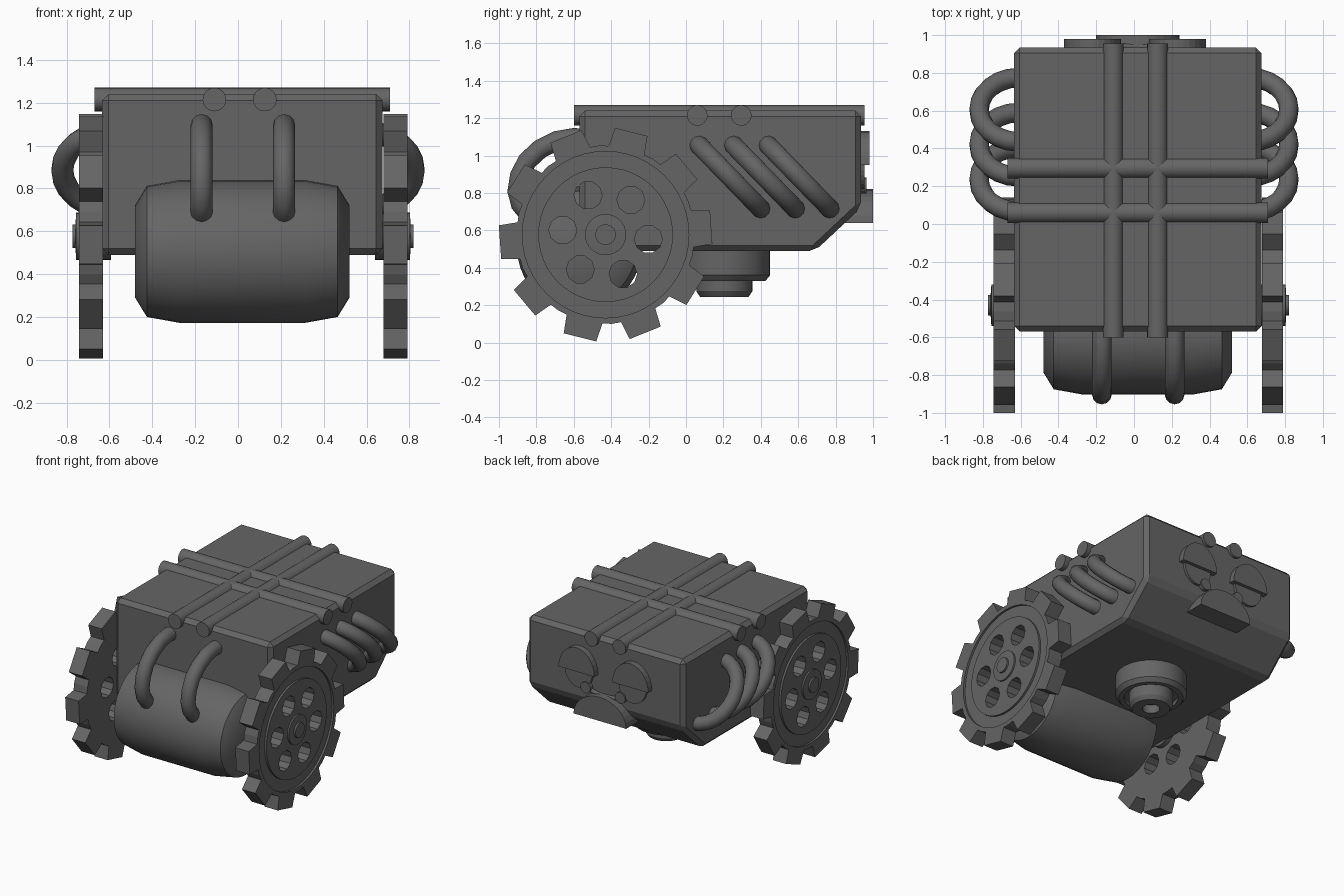
import bpy, bmesh
from math import sin, cos, pi, radians
from mathutils import Vector

cube = bpy.data.objects.get("Cube")
if cube:
    bpy.data.objects.remove(cube)

grey = bpy.data.materials.new("dark_grey")
grey.use_nodes = True
colour = (0.13, 0.13, 0.13, 1)
grey.diffuse_color = colour
grey.node_tree.nodes["Principled BSDF"].inputs["Base Color"].default_value = colour
MID = 0.02  # body centre line

AXES = {"X": lambda a, b, d: (d, a, b),
        "Y": lambda a, b, d: (a, d, b),
        "Z": lambda a, b, d: (a, b, d)}


def finish(name, bm, smooth=True):
    bmesh.ops.remove_doubles(bm, verts=bm.verts, dist=1e-5)
    bmesh.ops.recalc_face_normals(bm, faces=bm.faces)
    mesh = bpy.data.meshes.new(name)
    bm.to_mesh(mesh)
    bm.free()
    mesh.materials.append(grey)
    ob = bpy.data.objects.new(name, mesh)
    bpy.context.collection.objects.link(ob)
    bpy.ops.object.select_all(action="DESELECT")
    ob.select_set(True)
    bpy.context.view_layer.objects.active = ob
    if smooth:
        bpy.ops.object.shade_smooth_by_angle(angle=radians(32))
    return ob


def prism(name, points, lo, hi, axis):
    """Extrude a flat outline along an axis."""
    bm = bmesh.new()
    ends = [[bm.verts.new(AXES[axis](a, b, d)) for a, b in points] for d in (lo, hi)]
    for end in ends:
        bm.faces.new(end)
    n = len(points)
    for i in range(n):
        j = (i + 1) % n
        bm.faces.new((ends[0][i], ends[0][j], ends[1][j], ends[1][i]))
    return finish(name, bm, False)


def lathe(name, profile, centre, axis, sides=32, closed=False):
    """Turn a (radius, height) profile round an axis."""
    bm = bmesh.new()
    rings = []
    for r, h in profile:
        r = max(r, 1e-7)
        rings.append([bm.verts.new(Vector(centre) + Vector(AXES[axis](
            r * cos(2 * pi * i / sides), r * sin(2 * pi * i / sides), h)))
            for i in range(sides)])
    pairs = list(zip(rings, rings[1:]))
    if closed:
        pairs.append((rings[-1], rings[0]))
    for p, q in pairs:
        for i in range(sides):
            j = (i + 1) % sides
            bm.faces.new((p[i], p[j], q[j], q[i]))
    return finish(name, bm)


def rod(name, r, lo, hi, centre, axis, sides=24):
    return lathe(name, [(0, lo), (r, lo), (r, hi), (0, hi)], centre, axis, sides)


def tube(name, path, r):
    """Round pipe swept along a smooth path."""
    curve = bpy.data.curves.new(name, "CURVE")
    curve.dimensions = "3D"
    curve.bevel_depth = r
    curve.bevel_resolution = 4
    curve.use_fill_caps = True
    spline = curve.splines.new("POLY")
    spline.points.add(len(path) - 1)
    for p, co in zip(spline.points, path):
        p.co = (*co, 1)
    curve.materials.append(grey)
    ob = bpy.data.objects.new(name, curve)
    bpy.context.collection.objects.link(ob)


def cut(ob, cutter):
    mod = ob.modifiers.new("cut", "BOOLEAN")
    mod.operation = "DIFFERENCE"
    mod.solver = "EXACT"
    mod.object = cutter
    bpy.context.view_layer.objects.active = ob
    bpy.ops.object.modifier_apply(modifier="cut")
    bpy.data.objects.remove(cutter)


# Body with sloped rear underside
body = prism("body", [(-0.57, 0.49), (0.69, 0.49), (0.935, 0.72), (0.935, 1.24), (-0.57, 1.24)],
             MID - 0.655, MID + 0.655, "X")
bevel = body.modifiers.new("bevel", "BEVEL")
bevel.width = 0.03
bevel.segments = 1

# Crossed roof rods
for i, y in enumerate((0.06, 0.295)):
    rod(f"roof_cross_rod_{i}", 0.055, -0.67, 0.71, (0, y, 1.215), "X")
for i, x in enumerate((-0.11, 0.125)):
    rod(f"roof_long_rod_{i}", 0.055, -0.6, 0.955, (x, 0, 1.215), "Y")

# Front barrel
half = [(0.215, 0.5), (0.305, 0.445), (0.333, 0.29)]
lathe("front_barrel", [(0, -0.5)] + [(r, -h) for r, h in half]
      + [(r, h) for r, h in reversed(half)] + [(0, 0.5)], (MID, -0.57, 0.505), "X", 40)

# Front pipes from body to barrel
bend = [(-0.5, 1.09), (-0.6, 1.095), (-0.69, 1.08), (-0.78, 1.035), (-0.85, 0.97),
        (-0.89, 0.89), (-0.903, 0.81), (-0.885, 0.74), (-0.84, 0.685), (-0.76, 0.65)]
for i, x in enumerate((-0.17, 0.215)):
    tube(f"front_pipe_{i}", [(x, y, z) for y, z in bend], 0.052)

# Three looped pipes on each side
for side, tag in ((-1, "right"), (1, "left")):
    for k in range(3):
        path = []
        for i in range(-1, 14):
            t = pi * i / 12
            path.append((side * (0.61 + 0.21 * sin(t)),
                         0.235 + 0.185 * k - 0.17 * cos(t), 0.885 + 0.175 * cos(t)))
        tube(f"{tag}_side_pipe_{k}", path, 0.052)

# Toothed wheels with grooves and round holes
WY, WZ = -0.43, 0.577
for side, tag, face in ((-1, "right", -0.743), (1, "left", 0.79)):
    outline = []
    for k in range(10):
        for r, a in ((0.475, -12), (0.573, -9), (0.573, 9), (0.475, 12), (0.478, 18)):
            t = radians(4 + 36 * k + a)
            outline.append((WY + r * cos(t), WZ + r * sin(t)))
    wheel = prism(f"{tag}_wheel", outline, face, face - side * 0.112, "X")
    groove = [(0.36, -0.015), (0.445, -0.015), (0.445, 0.02), (0.36, 0.02)]
    cut(wheel, lathe("groove_cutter", [(r, side * h) for r, h in groove],
                     (face, WY, WZ), "X", 48, True))
    for k in range(6):
        t = radians(-6 + 60 * k)
        cut(wheel, rod("hole_cutter", 0.075, -0.2, 0.2,
                       (face, WY + 0.23 * cos(t), WZ + 0.23 * sin(t)), "X", 10))
    hub = [(0, -0.15), (0.11, -0.15), (0.11, 0.012), (0.055, 0.016), (0.055, 0.03), (0, 0.03)]
    lathe(f"{tag}_hub", [(r, side * h) for r, h in hub], (face, WY, WZ), "X")

# Stepped nozzle under the body
lathe("under_nozzle", [(0, 0.52), (0.245, 0.52), (0.245, 0.36), (0.22, 0.33), (0.185, 0.33),
                       (0.185, 0.36), (0.15, 0.36), (0.15, 0.275), (0.13, 0.245),
                       (0.06, 0.245), (0.06, 0.31), (0, 0.31)], (MID, 0.205, 0), "Z")


def half_disc(name, x, z, rx, rz, lo, hi):
    prism(name, [(x + rx * cos(pi * i / 14), z + rz * sin(pi * i / 14)) for i in range(15)],
          lo, hi, "Y")


# Rear face: eyes with heavy lids, cheek buttons and mouth
for side, tag in ((-1, "right"), (1, "left")):
    x = 0.005 + side * 0.225
    half_disc(f"{tag}_eyelid", x, 0.95, 0.15, 0.18, 0.92, 0.98)
    half_disc(f"{tag}_eye", x, 0.95, 0.115, -0.13, 0.92, 0.955)
    rod(f"{tag}_cheek_button", 0.042, 0.92, 0.965, (MID + side * 0.145, 0, 0.84), "Y", 16)
half_disc("mouth", MID, 0.64, 0.22, 0.18, 0.85, 1.0)
tube("upper_lip", [(MID + 0.14 * cos(pi * i / 8), 0.94, 0.84 - 0.035 * sin(pi * i / 8))
                   for i in range(9)], 0.015)
